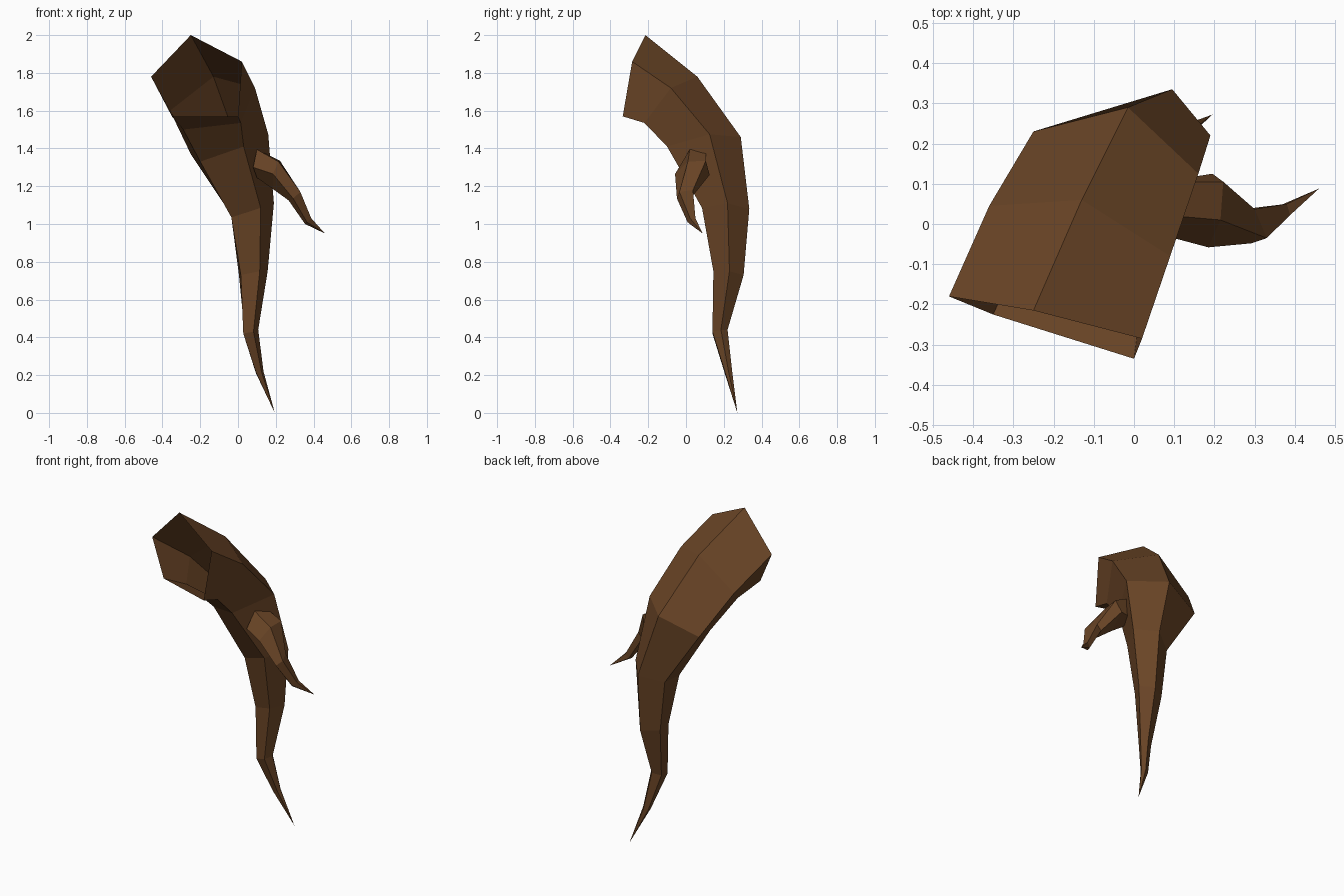
import bpy, bmesh

bark = bpy.data.materials.new("dark brown bark")
bark.diffuse_color = (0.141, 0.058, 0.019, 1)


def loft(name, rails, tip):
    """Skin a five-sided open tube along its corner rails and close it at a tip."""
    bm = bmesh.new()
    cols = [[bm.verts.new(p) for p in rail] for rail in rails]
    end = bm.verts.new(tip)
    n = len(cols)
    for j in range(n):
        a, b = cols[j], cols[(j + 1) % n]
        for i in range(len(a) - 1):
            bm.faces.new((a[i], b[i], b[i + 1], a[i + 1]))
        bm.faces.new((a[-1], b[-1], end))
    me = bpy.data.meshes.new(name)
    bm.to_mesh(me)
    bm.free()
    me.materials.append(bark)
    ob = bpy.data.objects.new(name, me)
    bpy.context.collection.objects.link(ob)
    return ob


# main root: hollow open end at the top, bending down to a point
left = [(-.46, -.18, 1.78), (-.36, .045, 1.60), (-.25, .23, 1.37), (-.03, .25, 1.04),
        (.005, .245, .73), (.035, .19, .425), (.095, .235, .21)]
back = [(-.25, -.215, 2.0), (-.13, .06, 1.78), (-.015, .29, 1.46), (.095, .335, 1.08),
        (.10, .305, .73), (.08, .22, .44), (.12, .245, .215)]
right = [(.02, -.285, 1.86), (.09, -.08, 1.72), (.16, .125, 1.475), (.19, .22, 1.11),
         (.157, .23, .75), (.107, .185, .44), (.135, .225, .22)]
front = [(.0, -.335, 1.57), (.015, -.22, 1.535), (.03, -.10, 1.41), (.12, .085, 1.085),
         (.115, .145, .75), (.082, .14, .43), (.125, .207, .215)]
inner = [(-.35, -.225, 1.57), (-.29, -.09, 1.50), (-.20, .05, 1.33), (-.035, .115, 1.035),
         (.015, .15, .73), (.028, .14, .42), (.097, .205, .21)]
loft("main_root", [left, back, right, front, inner], (.195, .272, 0))

# side shoot: short tapering branch on the right
shoot = [
    [(.10, .105, 1.395), (.222, .105, 1.335), (.30, .037, 1.18), (.38, .05, 1.03)],
    [(.10, .02, 1.395), (.215, .01, 1.33), (.33, -.035, 1.17), (.388, .022, 1.03)],
    [(.08, -.03, 1.30), (.185, -.058, 1.265), (.292, -.048, 1.135), (.365, .008, 1.01)],
    [(.10, .02, 1.245), (.185, .03, 1.185), (.268, -.01, 1.125), (.355, .02, 1.0)],
    [(.10, .11, 1.26), (.195, .125, 1.26), (.272, .037, 1.15), (.36, .045, 1.005)],
]
loft("side_shoot", shoot, (.46, .088, .95))
